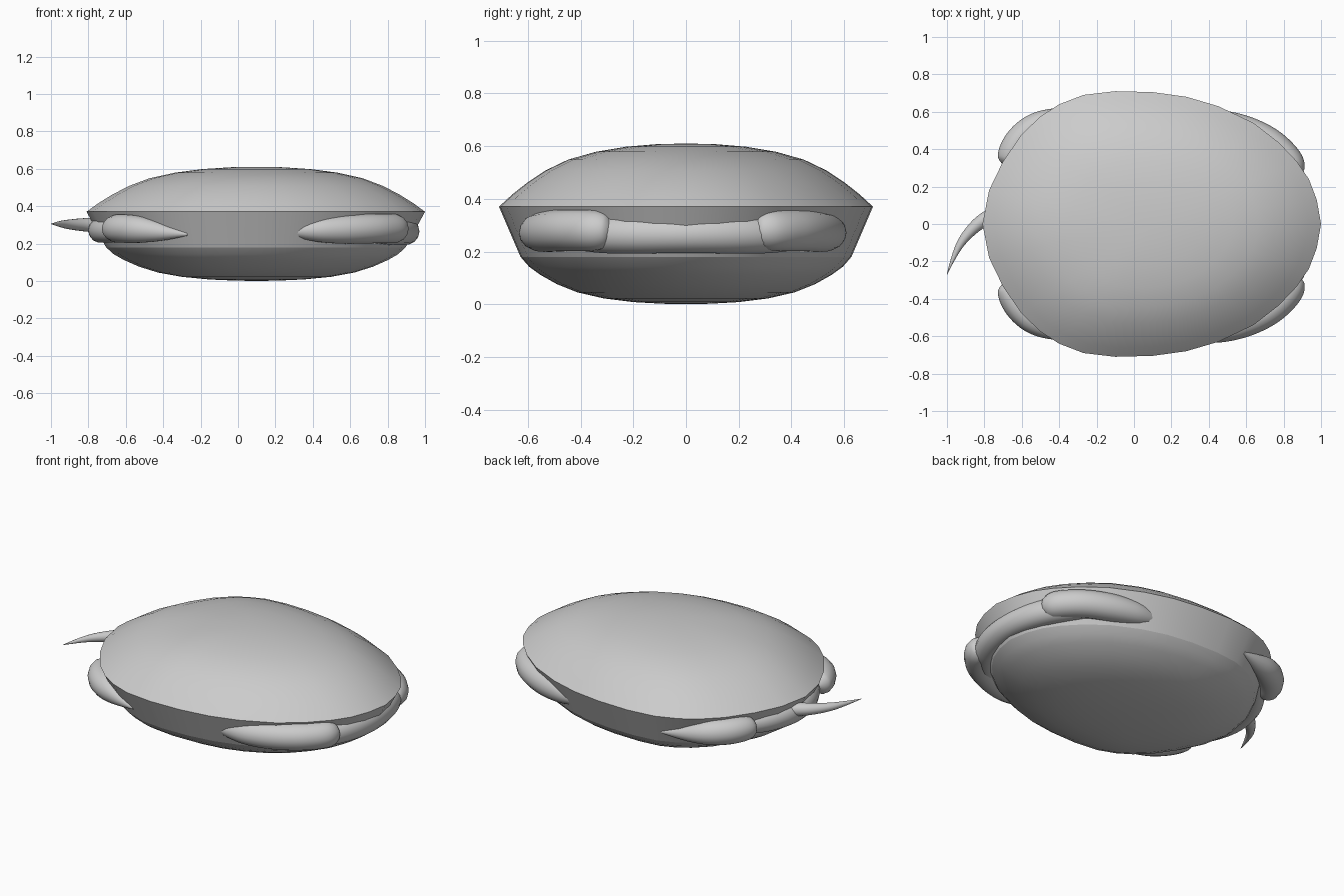
import bpy, bmesh, math

if "Cube" in bpy.data.objects:
    bpy.data.objects.remove(bpy.data.objects["Cube"])

CX = 0.1
# half outline of the shell seen from above, head end (+x) to tail end (-x)
HALF = [(1.0, 0), (0.977, 0.13), (0.935, 0.24), (0.87, 0.335), (0.775, 0.435),
        (0.64, 0.54), (0.45, 0.63), (0.28, 0.68), (0.1, 0.705), (-0.1, 0.71),
        (-0.27, 0.69), (-0.4, 0.64), (-0.5, 0.575), (-0.6, 0.48),
        (-0.7, 0.335), (-0.775, 0.18), (-0.81, 0)]
OUTLINE = HALF + [(x, -y) for x, y in HALF[-2:0:-1]]


def finish(ob):
    bpy.ops.object.select_all(action='DESELECT')
    ob.select_set(True)
    bpy.context.view_layer.objects.active = ob
    bpy.ops.object.shade_smooth_by_angle(angle=math.radians(40))


def loft(name, levels, tip=None):
    """Stack scaled copies of the outline; close with a tip point if given."""
    bm = bmesh.new()
    rings = [[bm.verts.new((CX + (x - CX) * s, y * s, z)) for x, y in OUTLINE]
             for s, z in levels]
    n = len(OUTLINE)
    for a, b in zip(rings, rings[1:]):
        for i in range(n):
            j = (i + 1) % n
            bm.faces.new((a[i], a[j], b[j], b[i]))
    if tip is not None:
        t = bm.verts.new((CX, 0, tip))
        for i in range(n):
            bm.faces.new((rings[-1][i], rings[-1][(i + 1) % n], t))
    bmesh.ops.recalc_face_normals(bm, faces=bm.faces[:])
    me = bpy.data.meshes.new(name)
    bm.to_mesh(me)
    bm.free()
    # outward normals for the open shells
    ob = bpy.data.objects.new(name, me)
    bpy.context.collection.objects.link(ob)
    finish(ob)
    return ob


def tube(name, pts, radii, depth):
    """Smooth swept limb with a changing thickness."""
    cu = bpy.data.curves.new(name, 'CURVE')
    cu.dimensions = '3D'
    cu.bevel_depth = depth
    cu.bevel_resolution = 5
    cu.resolution_u = 8
    cu.use_fill_caps = True
    sp = cu.splines.new('NURBS')
    sp.points.add(len(pts) - 1)
    for p, co, r in zip(sp.points, pts, radii):
        p.co = (*co, 1)
        p.radius = r
    sp.order_u = 3
    sp.use_endpoint_u = True
    ob = bpy.data.objects.new(name, cu)
    bpy.context.collection.objects.link(ob)
    bpy.ops.object.select_all(action='DESELECT')
    ob.select_set(True)
    bpy.context.view_layer.objects.active = ob
    bpy.ops.object.convert(target='MESH')
    finish(bpy.context.object)


# domed upper shell, side wall, and bowl-shaped belly
loft("upper_shell", [(1, 0.37), (0.93, 0.416), (0.85, 0.461), (0.75, 0.508), (0.63, 0.549),
                     (0.48, 0.579), (0.32, 0.598), (0.15, 0.608)], 0.61)
loft("side_wall", [(1, 0.37), (0.885, 0.18)])
loft("belly_shell", [(0.885, 0.18), (0.84, 0.143), (0.78, 0.112), (0.69, 0.076), (0.58, 0.045),
                     (0.44, 0.022), (0.28, 0.008), (0.13, 0.002)], 0.0)

# folded legs lying against the wall
for s, side in ((1, "left"), (-1, "right")):
    g = 0.0 if s < 0 else -0.025
    tube("front_leg_" + side,
         [(x, s * (y + g), z) for x, y, z in
          [(0.25, 0.585, 0.265), (0.38, 0.585, 0.27), (0.56, 0.54, 0.275), (0.72, 0.47, 0.28),
           (0.82, 0.375, 0.28), (0.845, 0.32, 0.28), (0.855, 0.285, 0.28), (0.857, 0.27, 0.28)]],
         [0.2, 0.75, 1, 1, 1, 0.95, 0.65, 0.02], 0.08)
    tube("rear_leg_" + side,
         [(x, s * y, z) for x, y, z in
          [(-0.27, 0.625, 0.25), (-0.38, 0.585, 0.258), (-0.52, 0.53, 0.275), (-0.61, 0.455, 0.28),
           (-0.66, 0.37, 0.28), (-0.672, 0.325, 0.28), (-0.675, 0.3, 0.28)]],
         [0.1, 0.55, 0.95, 1, 0.95, 0.7, 0.02], 0.078)

# sideways-tucked neck at the head end and skin fold at the tail end
tube("tucked_neck", [(0.62, 0.5, 0.265), (0.78, 0.36, 0.265), (0.87, 0.2, 0.265), (0.908, 0, 0.265),
                     (0.87, -0.2, 0.265), (0.78, -0.36, 0.265), (0.62, -0.5, 0.265)],
     [0.6, 1, 1.05, 0.98, 1.05, 1, 0.6], 0.072)
tube("rear_skin", [(-0.48, 0.5, 0.27), (-0.63, 0.3, 0.27), (-0.735, 0.1, 0.27),
                   (-0.735, -0.1, 0.27), (-0.63, -0.3, 0.27), (-0.48, -0.5, 0.27)],
     [0.5, 1, 1, 1, 1, 0.5], 0.066)

# curved pointed tail
tube("tail", [(-0.68, 0.08, 0.295), (-0.79, 0.04, 0.3), (-0.9, -0.06, 0.302),
              (-0.96, -0.16, 0.305), (-1.0, -0.27, 0.305)],
     [1, 0.95, 0.65, 0.35, 0.02], 0.042)
